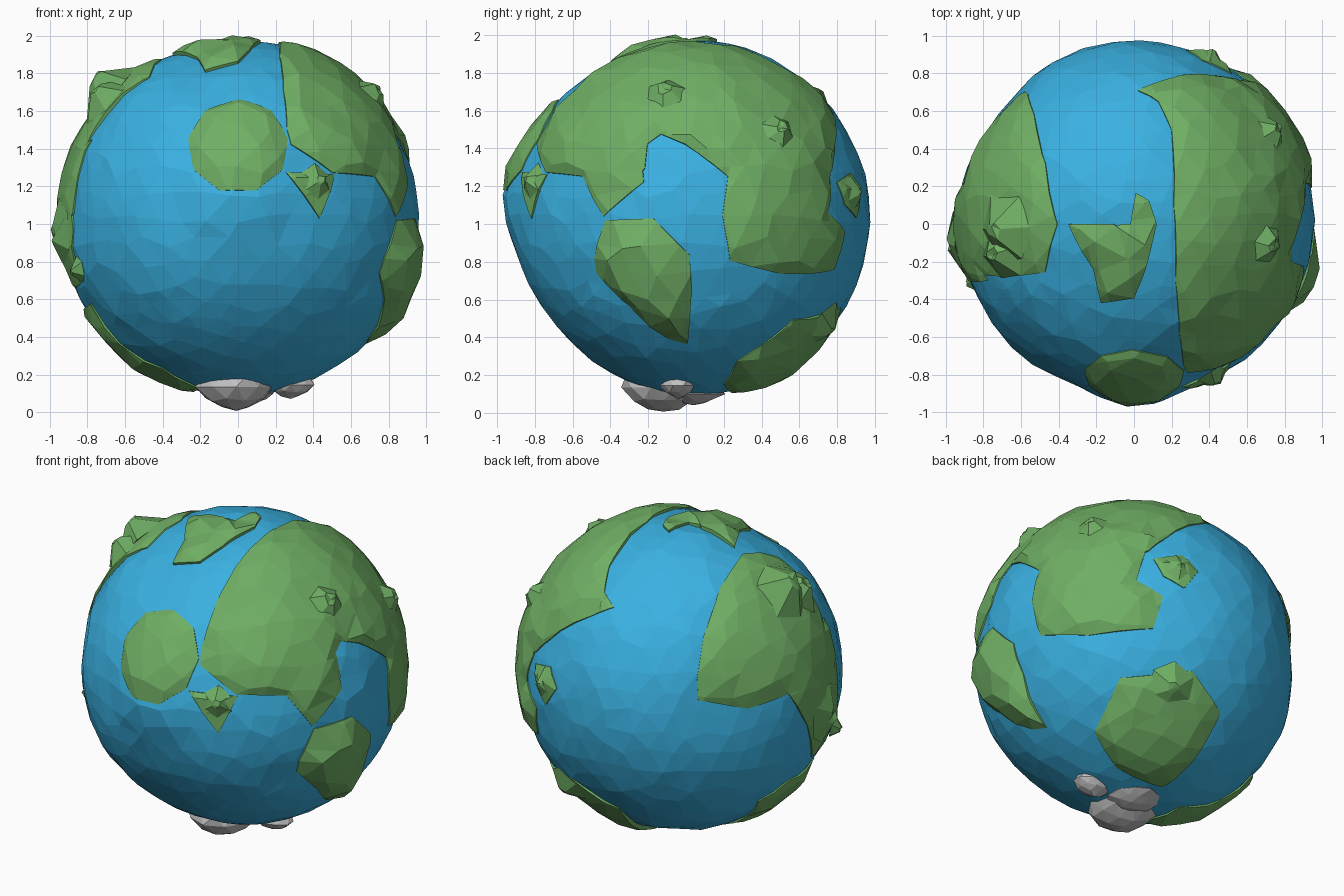
import bpy, bmesh, math, random
from mathutils import Vector, noise

old = bpy.data.objects.get("Cube")
if old:
    bpy.data.objects.remove(old, do_unlink=True)

CENTRE = Vector((0, 0.03, 1.03))
RADIUS = 0.945
# Broad swellings and hollows of the ball: direction, height, reach
SWELLS = [((0, -1, 0.15), 0.07, 0.35),
          ((-0.75, 0.6, 0.1), -0.04, 0.55),
          ((-0.2, -0.4, 0.88), -0.045, 0.5),
          ((0, -0.65, -0.75), -0.035, 0.7)]


def material(name, rgb):
    m = bpy.data.materials.new(name)
    m.use_nodes = True
    m.diffuse_color = (*rgb, 1)
    bsdf = next(n for n in m.node_tree.nodes if n.type == 'BSDF_PRINCIPLED')
    bsdf.inputs["Base Color"].default_value = (*rgb, 1)
    bsdf.inputs["Roughness"].default_value = 0.8
    return m


BLUE = material("ocean_blue", (0.042, 0.44, 0.76))
GREEN = material("land_green", (0.16, 0.425, 0.128))
GREY = material("rock_grey", (0.54, 0.54, 0.54))


def finish(bm, name, mat):
    me = bpy.data.meshes.new(name)
    bm.to_mesh(me)
    bm.free()
    me.materials.append(mat)
    ob = bpy.data.objects.new(name, me)
    bpy.context.collection.objects.link(ob)
    return ob


def globe():
    """Faceted ball around the origin; the same shape on every call."""
    rng = random.Random(4)
    bm = bmesh.new()
    bmesh.ops.create_icosphere(bm, subdivisions=4, radius=1)
    for v in bm.verts:
        d = v.co + Vector([rng.uniform(-0.035, 0.035) for _ in range(3)])
        d.normalize()
        r = RADIUS + 0.008 * noise.noise(d * 3) + rng.uniform(-0.005, 0.005)
        for way, height, reach in SWELLS:
            r += height * max(0, 1 - (d - Vector(way).normalized()).length / reach)
        v.co = d * r
        v.co.x *= 1.015 if d.x > 0 else 0.99
    return bm


# Points on the globe, given by two coordinates and the side they lie on
def on_side(axis, sign):
    def lift(a, b):
        p = [a, b]
        p.insert(axis, 0)
        d = Vector(p) - CENTRE
        d[axis] = 0
        d[axis] = sign * math.sqrt(max(RADIUS ** 2 - d.length_squared, 0.001))
        return d.normalized()
    return lift


PX, NX = on_side(0, 1), on_side(0, -1)
BACK, FRONT = on_side(1, 1), on_side(1, -1)
TOP, UNDER = on_side(2, 1), on_side(2, -1)


def inside(c, outline):
    """Winding test around direction c."""
    flat = [p - c * p.dot(c) for p in outline]
    total = 0
    for a, b in zip(flat, flat[1:] + flat[:1]):
        total += math.atan2(c.dot(a.cross(b)), a.dot(b))
    return abs(total) > math.pi


def shore_distance(p, outline):
    best = 9
    for a, b in zip(outline, outline[1:] + outline[:1]):
        ab = b - a
        t = min(1, max(0, (p - a).dot(ab) / ab.length_squared))
        best = min(best, (p - a - ab * t).length)
    return best


def land(name, outline, height=0.035, slope=0.06, edge=0.005):
    """Cut an outline out of the globe and raise its inside."""
    bm = globe()
    mid = sum(outline, Vector()).normalized()
    for a, b in zip(outline, outline[1:] + outline[:1]):
        m = (a + b).normalized()
        reach = (a - b).length / 2 + 0.1
        near = [f for f in bm.faces
                if any((v.co.normalized() - m).length < reach for v in f.verts)]
        geom = set(near)
        for f in near:
            geom.update(f.edges)
            geom.update(f.verts)
        bmesh.ops.bisect_plane(bm, geom=list(geom), dist=1e-4,
                               plane_co=(0, 0, 0), plane_no=a.cross(b))
    outer = []
    for f in bm.faces:
        c = f.calc_center_median().normalized()
        if c.dot(mid) < 0.05 or not inside(c, outline):
            outer.append(f)
    bmesh.ops.delete(bm, geom=outer, context='FACES')
    bmesh.ops.remove_doubles(bm, verts=bm.verts, dist=0.012)
    for v in bm.verts:
        d = v.co.normalized()
        rise = min(1, shore_distance(d, outline) / slope)
        bump = 0.012 * noise.noise(d * 5 + Vector((3, 1, 7)))
        v.co += d * (edge + rise * (height - edge + bump))
    # Skirt down into the ocean
    rim = [e for e in bm.edges if e.is_boundary]
    ext = bmesh.ops.extrude_edge_only(bm, edges=rim)
    for v in ext["geom"]:
        if isinstance(v, bmesh.types.BMVert):
            v.co *= 0.96
    bmesh.ops.recalc_face_normals(bm, faces=bm.faces)
    if sum(f.normal.dot(f.calc_center_median()) * f.calc_area() for f in bm.faces) < 0:
        bmesh.ops.reverse_faces(bm, faces=bm.faces)
    bmesh.ops.translate(bm, verts=bm.verts, vec=CENTRE)
    return finish(bm, name, GREEN)


# Ocean
ball = globe()
bmesh.ops.translate(ball, verts=ball.verts, vec=CENTRE)
finish(ball, "ocean", BLUE)

# Continents and islands
land("great_continent", [
    TOP(0.02, 0.71), TOP(0.13, 0.65), TOP(0.2, 0.5), TOP(0.21, 0.1), TOP(0.22, -0.3),
    FRONT(0.24, 1.72), FRONT(0.26, 1.5), FRONT(0.28, 1.42), FRONT(0.5, 1.27),
    PX(-0.54, 1.25), PX(-0.43, 1.04), PX(-0.22, 1.22), PX(-0.2, 1.42),
    PX(-0.13, 1.47), PX(0.05, 1.38), PX(0.22, 1.25), PX(0.19, 1.05),
    PX(0.23, 0.81), PX(0.5, 0.74), PX(0.78, 0.76), PX(0.84, 0.96),
    PX(0.75, 1.06), PX(0.76, 1.25), TOP(0.4, 0.79), TOP(0.15, 0.76)])
land("west_continent", [
    TOP(-0.41, 0), TOP(-0.47, 0.32), TOP(-0.53, 0.58), BACK(-0.57, 1.38), BACK(-0.6, 1.25),
    NX(0.5, 1.16), NX(0.235, 1.19), NX(0.08, 0.92), NX(-0.05, 0.66), NX(-0.22, 0.68),
    NX(-0.3, 0.95), NX(-0.31, 1.2), NX(-0.3, 1.45), TOP(-0.8, -0.27),
    TOP(-0.48, -0.26)], 0.03)
land("front_disc", [
    FRONT(0.268 * math.sin(k * math.tau / 9), 1.41 + 0.255 * math.cos(k * math.tau / 9))
    for k in range(9)], 0.035, 0.07)
land("east_plateau", [
    PX(-0.42, 1.02), PX(-0.17, 1.03), PX(0.02, 0.84), PX(0.03, 0.65), PX(0.01, 0.37),
    PX(-0.1, 0.4), PX(-0.3, 0.58), PX(-0.47, 0.74), PX(-0.48, 0.83)], 0.075, 0.09)
land("polar_island", [
    TOP(-0.35, 0), TOP(-0.02, 0), TOP(0.01, 0.17), TOP(0.08, 0.12), TOP(0.12, 0),
    TOP(0.06, -0.25), TOP(0, -0.4), TOP(-0.18, -0.43), TOP(-0.22, -0.25)], 0.05, 0.06, 0.015)
land("front_islet", [FRONT(0.25, 1.27), FRONT(0.51, 1.26), FRONT(0.43, 1.03)], 0.05)
land("back_islet", [
    BACK(0.28, 1.17), BACK(0.36, 1.27), BACK(0.52, 1.22), BACK(0.48, 1.1), BACK(0.37, 1.03)], 0.04)
land("south_east_land", [
    UNDER(-0.01, 0.25), UNDER(0.3, 0.2), UNDER(0.53, 0.27), PX(0.4, 0.36),
    PX(0.56, 0.5), BACK(0.24, 0.56), BACK(-0.04, 0.41)])
land("south_west_land", [
    NX(-0.2, 0.57), UNDER(-0.6, -0.2), UNDER(-0.4, -0.25), UNDER(-0.2, -0.15),
    UNDER(-0.25, 0.12), UNDER(-0.55, 0.15), NX(0.26, 0.44), NX(0.1, 0.55)])


def hill(name, d, width, tall, seed):
    """Crooked little mountain standing along direction d."""
    rng = random.Random(seed)
    bm = bmesh.new()
    bmesh.ops.create_cone(bm, cap_ends=True, cap_tris=True, segments=6,
                          radius1=width, radius2=width * 0.25, depth=tall)
    for v in bm.verts:
        v.co += Vector([rng.uniform(-0.08, 0.08) * width for _ in range(3)])
    bm.transform(d.to_track_quat('Z', 'Y').to_matrix().to_4x4())
    bmesh.ops.translate(bm, verts=bm.verts, vec=CENTRE + d * (RADIUS + tall / 2))
    return finish(bm, name, GREEN)


# Hills on the land
hills = [(TOP(0.71, 0.47), 0.14, 0.08), (TOP(0.69, -0.1), 0.15, 0.08),
         (TOP(-0.67, -0.02), 0.2, 0.125), (TOP(-0.69, -0.15), 0.15, 0.09),
         (FRONT(0.41, 1.22), 0.1, 0.06), (BACK(0.4, 1.16), 0.1, 0.05),
         (BACK(0.32, 0.47), 0.14, 0.065), (NX(-0.3, 0.76), 0.07, 0.05),
         (NX(-0.1, 0.95), 0.2, 0.05)]
for i, (d, width, tall) in enumerate(hills):
    hill(f"hill_{i + 1}", d, width, tall, i)


def rock(name, place, size, seed):
    """Rough faceted stone, narrower towards its foot."""
    rng = random.Random(seed)
    bm = bmesh.new()
    bmesh.ops.create_icosphere(bm, subdivisions=2, radius=1)
    for v in bm.verts:
        v.co *= rng.uniform(0.86, 1.0)
        v.co.xy *= 1 - 0.35 * max(0, -v.co.z)
    bmesh.ops.scale(bm, verts=bm.verts, vec=size)
    bmesh.ops.translate(bm, verts=bm.verts, vec=place)
    return finish(bm, name, GREY)


# Southern ice rocks
rock("south_rock", (-0.01, -0.12, 0.135), (0.23, 0.24, 0.145), 21)
rock("south_rock_tail", (0.04, 0.04, 0.1), (0.16, 0.17, 0.06), 22)
rock("south_rock_small", (0.28, -0.04, 0.145), (0.14, 0.1, 0.075), 23)
